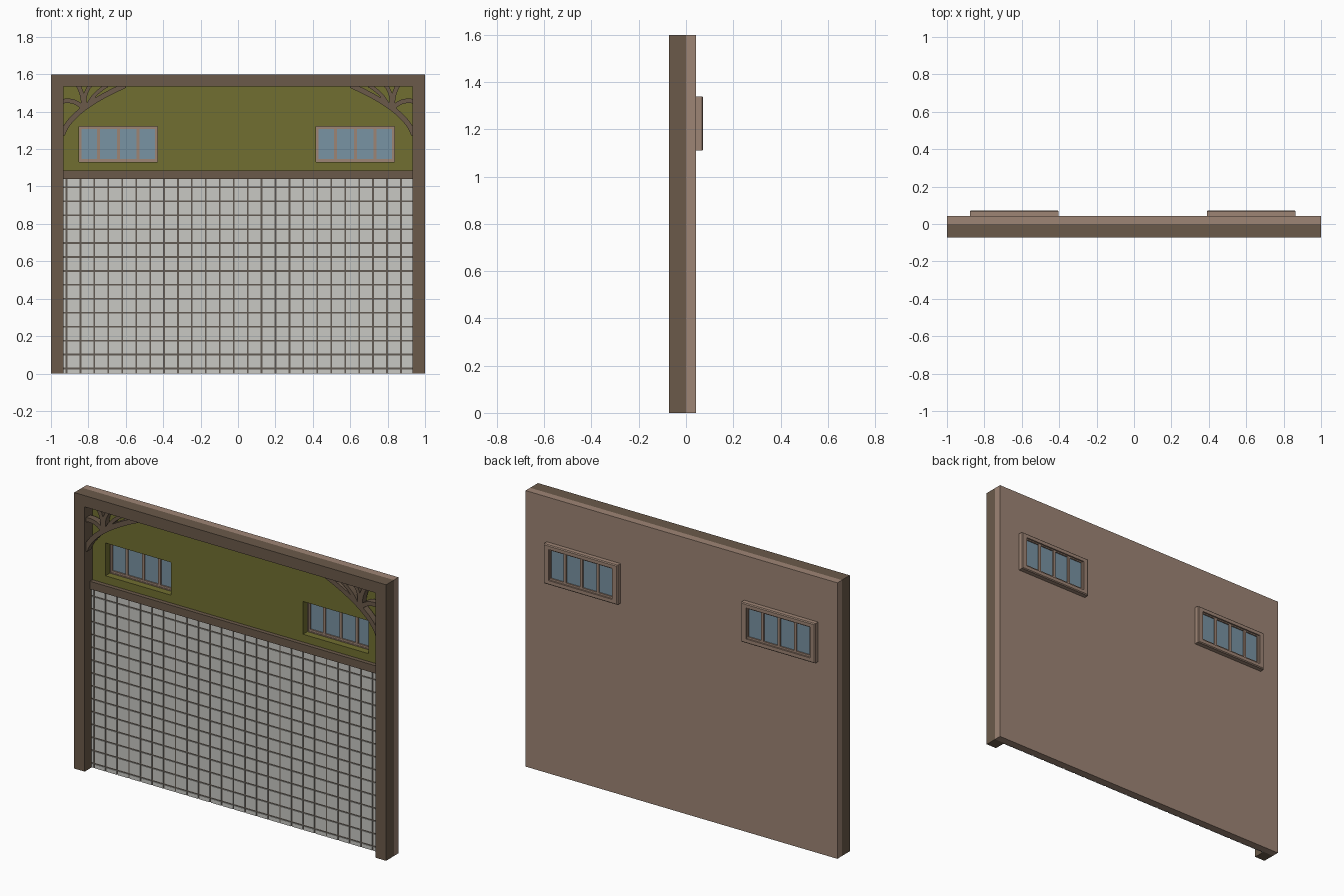
import bpy, bmesh
from mathutils import Vector

if "Cube" in bpy.data.objects:
    bpy.data.objects.remove(bpy.data.objects["Cube"])


def lin(c):
    c /= 255
    return c / 12.92 if c <= 0.04045 else ((c + 0.055) / 1.055) ** 2.4


def material(name, r, g, b):
    m = bpy.data.materials.new(name)
    m.diffuse_color = (lin(r), lin(g), lin(b), 1)
    m.use_nodes = True
    m.node_tree.nodes["Principled BSDF"].inputs["Base Color"].default_value = m.diffuse_color
    return m


DARK = material("dark wood", 107, 90, 74)
LIGHT = material("light brown", 158, 133, 117)
OLIVE = material("olive plaster", 113, 111, 49)
TILE = material("pale tile", 200, 200, 195)
GROUT = material("grout", 98, 91, 83)
GLASS = material("blue glass", 121, 147, 163)


def finish(bm, name, *mats):
    bmesh.ops.recalc_face_normals(bm, faces=bm.faces)
    me = bpy.data.meshes.new(name)
    bm.to_mesh(me)
    bm.free()
    ob = bpy.data.objects.new(name, me)
    bpy.context.collection.objects.link(ob)
    for m in mats:
        me.materials.append(m)
    return ob


def add_box(bm, x0, x1, y0, y1, z0, z1):
    vs = bmesh.ops.create_cube(bm, size=1)["verts"]
    for v in vs:
        v.co = ((x0 + x1) / 2 + v.co.x * (x1 - x0),
                (y0 + y1) / 2 + v.co.y * (y1 - y0),
                (z0 + z1) / 2 + v.co.z * (z1 - z0))


def box(name, mat, *dims):
    bm = bmesh.new()
    add_box(bm, *dims)
    return finish(bm, name, mat)


def holed_panel(xs, zs, holes, y0, y1):
    """Slab made from a grid of cells, leaving out the hole cells."""
    bm = bmesh.new()
    g = [[bm.verts.new((x, y0, z)) for z in zs] for x in xs]
    for i in range(len(xs) - 1):
        for j in range(len(zs) - 1):
            if (i, j) not in holes:
                bm.faces.new((g[i][j], g[i + 1][j], g[i + 1][j + 1], g[i][j + 1]))
    ext = bmesh.ops.extrude_face_region(bm, geom=bm.faces[:], use_keep_orig=True)
    for e in ext["geom"]:
        if isinstance(e, bmesh.types.BMVert):
            e.co.y = y1
    bmesh.ops.recalc_face_normals(bm, faces=bm.faces)
    return bm


WINDOWS = {"left": -0.64, "right": 0.627}
HW, Z0, Z1 = 0.21, 1.13, 1.32      # window half width, sill and head heights

# Back wall: olive front and window reveals, light brown elsewhere
xs = [-1, WINDOWS["left"] - HW, WINDOWS["left"] + HW,
      WINDOWS["right"] - HW, WINDOWS["right"] + HW, 1]
bm = holed_panel(xs, [0, Z0, Z1, 1.6], {(1, 1), (3, 1)}, 0, 0.042)
for f in bm.faces:
    c = f.calc_center_median()
    reveal = abs(f.normal.y) < 0.5 and abs(c.x) < 0.95 and 1 < c.z < 1.5
    f.material_index = 1 if f.normal.y < -0.5 or reveal else 0
finish(bm, "back_wall", LIGHT, OLIVE)

# Timber frame
box("left_post", DARK, -1, -0.933, -0.072, 0, 0, 1.6)
box("right_post", DARK, 0.933, 1, -0.072, 0, 0, 1.6)
box("top_beam", DARK, -0.933, 0.933, -0.072, 0, 1.535, 1.6)
box("middle_rail", DARK, -0.933, 0.933, -0.024, 0, 1.04, 1.085)

# Tiled lower wall
box("grout_panel", GROUT, -0.933, 0.933, -0.004, 0, 0, 1.04)
STEP, GAP = 0.0745, 0.0045


def spans(first, lo, hi):
    cuts = [lo - GAP]
    c = first
    while c < hi - GAP:
        cuts.append(c)
        c += STEP
    cuts.append(hi + GAP)
    return [(a + GAP, b - GAP) for a, b in zip(cuts, cuts[1:]) if b - a > 2.5 * GAP]


bm = bmesh.new()
for xa, xb in spans(-0.917, -0.933, 0.933):
    for za, zb in spans(0.027, 0, 1.04):
        add_box(bm, xa, xb, -0.008, -0.003, za, zb)
finish(bm, "wall_tiles", TILE)

# Windows: raised outer casing, sash, mullions and glass
for side, cx in WINDOWS.items():
    bm = holed_panel([cx - 0.237, cx - HW + 0.005, cx + HW - 0.005, cx + 0.237],
                     [1.11, Z0 + 0.005, Z1 - 0.005, 1.34], {(1, 1)}, 0.04, 0.073)
    rim = [e for e in bm.edges if all(v.co.y > 0.07 for v in e.verts)
           and (all(abs(abs(v.co.x - cx) - 0.237) < 1e-4 for v in e.verts)
                or all(abs(v.co.z - 1.225) > 0.114 for v in e.verts))]
    bmesh.ops.bevel(bm, geom=rim, offset=0.005, segments=1, affect='EDGES')
    finish(bm, side + "_window_casing", LIGHT)
    bm = holed_panel([cx - HW, cx - HW + 0.014, cx + HW - 0.014, cx + HW],
                     [Z0, Z0 + 0.016, Z1 - 0.012, Z1], {(1, 1)}, 0.043, 0.064)
    finish(bm, side + "_window_sash", LIGHT)
    bm = bmesh.new()
    for k in (-1, 0, 1):
        mx = cx + k * 0.105
        add_box(bm, mx - 0.008, mx + 0.008, 0.044, 0.064, Z0 + 0.01, Z1 - 0.01)
    finish(bm, side + "_window_mullions", LIGHT)
    box(side + "_window_glass", GLASS, cx - HW + 0.01, cx + HW - 0.01,
        0.051, 0.057, Z0 + 0.01, Z1 - 0.01)


def ribbon(bm, a, c, b, w, sx, y0=-0.06, y1=-0.022, n=10):
    """Flat curved bar along a quadratic curve in the x-z plane."""
    a, c, b = Vector(a), Vector(c), Vector(b)
    rings = []
    for i in range(n + 1):
        t = i / n
        p = a * (1 - t) ** 2 + c * (2 * t * (1 - t)) + b * t * t
        d = ((c - a) * (1 - t) + (b - c) * t).normalized()
        q = Vector((-d.y, d.x)) * w / 2
        rings.append([bm.verts.new((sx * u.x, y, u.y)) for u, y in
                      ((p - q, y0), (p + q, y0), (p + q, y1), (p - q, y1))])
    for r, s in zip(rings, rings[1:]):
        for k in range(4):
            bm.faces.new((r[k], r[(k + 1) % 4], s[(k + 1) % 4], s[k]))
    bm.faces.new(rings[0])
    bm.faces.new(rings[-1])


# Corner brackets: main arch with branching struts
for side, sx in (("left", -1), ("right", 1)):
    bm = bmesh.new()
    ribbon(bm, (0.94, 1.275), (0.90, 1.41), (0.605, 1.54), 0.028, sx)
    ribbon(bm, (0.83, 1.41), (0.82, 1.48), (0.855, 1.54), 0.024, sx)
    ribbon(bm, (0.825, 1.415), (0.87, 1.47), (0.94, 1.455), 0.024, sx)
    ribbon(bm, (0.815, 1.43), (0.83, 1.49), (0.79, 1.54), 0.02, sx)
    ribbon(bm, (0.80, 1.44), (0.77, 1.50), (0.70, 1.54), 0.02, sx)
    finish(bm, side + "_corner_bracket", DARK)
